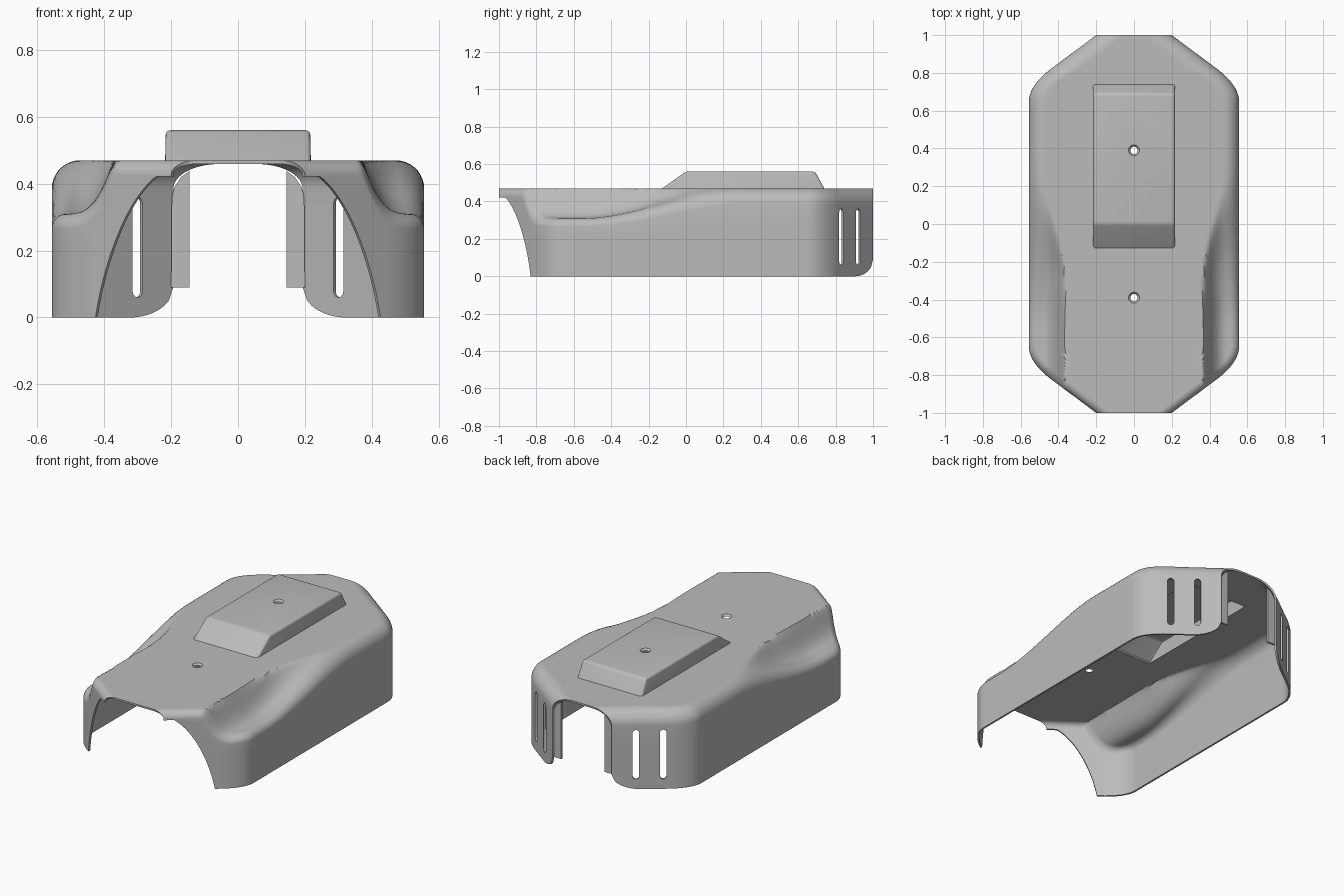
import bpy, bmesh
from math import sqrt, sin, cos, pi, atan2
from mathutils import Vector, Matrix

if "Cube" in bpy.data.objects:
    bpy.data.objects.remove(bpy.data.objects["Cube"], do_unlink=True)

grey = bpy.data.materials.new("plain grey")
grey.use_nodes = True
COLOR = (0.5, 0.5, 0.5, 1)
grey.diffuse_color = COLOR
grey.node_tree.nodes["Principled BSDF"].inputs["Base Color"].default_value = COLOR

TOP, HALF, END, THICK = 0.47, 0.557, 0.2, 0.011
SLOPE = 1.34  # width lost per unit of length at the angled corners


def make(name, bm):
    mesh = bpy.data.meshes.new(name)
    bm.to_mesh(mesh)
    bm.free()
    mesh.materials.append(grey)
    ob = bpy.data.objects.new(name, mesh)
    bpy.context.collection.objects.link(ob)
    return ob


def ease(a, b, v):
    t = min(max((v - a) / (b - a), 0), 1)
    return t * t * (3 - 2 * t)


def half_width(y):
    # straight side blended into the angled corner
    a, b, k = HALF, END + (1 - abs(y)) * SLOPE, 0.12
    h = max(k - abs(a - b), 0) / k
    return min(a, b) - h * h * k / 4


def roof(x, y):
    # flat top, with a side scoop that fades out toward the back
    depth = 0.16 * (1 - ease(-0.55, 0.3, y))
    u = (abs(x) - 0.365 - 0.12 * ease(-0.3, 0.35, y)) / 0.15
    u = min(max(u, 0), 1)
    v = u * u * 1.1 / (u + 0.1)
    return TOP - depth * (1 - (1 - v) ** 3)


def lower_edge(x, y):
    # front arch and rounded back corners
    if y < 0 and x < 0.425:
        u = max(x - 0.13, 0) / 0.295
        return 0.46 * (1 - u ** 2.4) ** 0.78
    if y > 0 and x < 0.33:
        u = min((0.33 - x) / 0.13, 1)
        return 0.09 * (1 - sqrt(1 - u * u))
    return 0


def section(y):
    # half of a cross-section from the bottom of the wall to the middle
    w = half_width(y)
    dw = (half_width(y + 0.002) - half_width(y - 0.002)) / 0.004 if abs(y) < 0.99 else SLOPE
    nx = 1 / sqrt(1 + dw * dw)
    r = 0.085 - 0.04 * (1 - ease(-0.6, 0.2, y))
    rim = roof(w, y) - r
    low = min(lower_edge(w, y), rim - 0.004)
    pts = [(w, low + (rim - low) * k / 5) for k in range(5)]
    for k in range(10):
        a = pi / 2 * k / 9
        x = w - r * (1 - cos(a)) / nx
        pts.append((x, roof(x, y) - r * (1 - sin(a))))
    x0 = pts[-1][0]
    for k in range(1, 33):
        x = x0 * (1 - (k / 32) ** 1.4)
        pts.append((x, roof(x, y)))
    return pts


def spread(a, b, n):
    return [a + (b - a) * k / n for k in range(n)]


def build_shell():
    bm = bmesh.new()
    ys = spread(-1, -0.65, 60) + spread(-0.65, 0.4, 50) + spread(0.4, 0.65, 8) + spread(0.65, 1, 36) + [1]
    rows = []
    for y in ys:
        half = section(y)
        full = half + [(-x, z) for x, z in reversed(half[:-1])]
        rows.append([bm.verts.new((x, y, z)) for x, z in full])
    for p, q in zip(rows, rows[1:]):
        for j in range(len(p) - 1):
            bm.faces.new((p[j], q[j], q[j + 1], p[j + 1]))
    return make("cover_shell", bm)


def build_pad():
    # raised hollow block with a sloped front and back
    bm = bmesh.new()
    base, top = [], []
    for x, y0, y1 in ((-1, -0.13, 0), (1, -0.13, 0), (1, 0.74, 0.69), (-1, 0.74, 0.69)):
        base.append(bm.verts.new((x * 0.218, y0, TOP - 0.002)))
        top.append(bm.verts.new((x * 0.216, y1, 0.56)))
    bm.faces.new(top)
    for i in range(4):
        j = (i + 1) % 4
        bm.faces.new((base[i], base[j], top[j], top[i]))
    edges = [e for e in bm.edges if not e.is_boundary]
    bmesh.ops.bevel(bm, geom=edges, offset=0.014, segments=4, profile=0.5, affect='EDGES')
    return make("raised_pad", bm)


def apply(ob, kind, **settings):
    mod = ob.modifiers.new(kind.lower(), kind)
    for key, value in settings.items():
        setattr(mod, key, value)
    bpy.context.view_layer.objects.active = ob
    bpy.ops.object.modifier_apply(modifier=mod.name)


def cut(ob, name, bm):
    cutter = make(name, bm)
    apply(ob, 'BOOLEAN', object=cutter, operation='DIFFERENCE', solver='EXACT')
    bpy.data.objects.remove(cutter, do_unlink=True)


def screw_hole(ob, y, z):
    bm = bmesh.new()
    bmesh.ops.create_cone(bm, cap_ends=True, segments=32, radius1=0.015, radius2=0.031,
                          depth=0.018, matrix=Matrix.Translation((0, y, z - 0.007)))
    cut(ob, "hole_cutter", bm)


def vent_slot(ob, side, y):
    # upright capsule pushed through an angled back wall
    n = 10
    outline = []
    for zc, start in ((0.342, 0), (0.078, pi)):
        for k in range(n + 1):
            a = start + pi * k / n
            outline.append((0.018 * cos(a), zc + 0.018 * sin(a)))
    turn = Matrix.Rotation(atan2(-1, SLOPE) * side, 4, 'Z')
    place = Matrix.Translation((side * half_width(y), y, 0)) @ turn
    bm = bmesh.new()
    face = bm.faces.new([bm.verts.new((x, -0.05, z)) for x, z in outline])
    ext = bmesh.ops.extrude_face_region(bm, geom=[face])
    moved = [v for v in ext["geom"] if isinstance(v, bmesh.types.BMVert)]
    bmesh.ops.translate(bm, verts=moved, vec=(0, 0.1, 0))
    bmesh.ops.recalc_face_normals(bm, faces=bm.faces)
    bm.transform(place)
    cut(ob, "slot_cutter", bm)


def build_flange(name, side):
    # thin strip beside the back opening, trimmed under the rounded roof edge
    bm = bmesh.new()
    profile = [(0.2, 0.09), (0.145, 0.09), (0.145, 0.438), (0.17, 0.42), (0.19, 0.39), (0.198, 0.36)]
    face = bm.faces.new([bm.verts.new((side * x, 0.982, z)) for x, z in profile])
    ext = bmesh.ops.extrude_face_region(bm, geom=[face])
    moved = [v for v in ext["geom"] if isinstance(v, bmesh.types.BMVert)]
    bmesh.ops.translate(bm, verts=moved, vec=(0, THICK, 0))
    bmesh.ops.recalc_face_normals(bm, faces=bm.faces)
    return make(name, bm)


shell = build_shell()
apply(shell, 'SOLIDIFY', thickness=THICK, offset=-1)
pad = build_pad()
apply(pad, 'SOLIDIFY', thickness=THICK, offset=-1)

# opening under the hollow pad
window = bmesh.new()
bmesh.ops.create_cube(window, size=1, matrix=Matrix.Translation((0, 0.305, TOP))
                      @ Matrix.Diagonal((0.41, 0.83, 0.06, 1)))
cut(shell, "window_cutter", window)

screw_hole(shell, -0.39, TOP)
screw_hole(pad, 0.39, 0.56)
for side in (-1, 1):
    for y in (0.83, 0.92):
        vent_slot(shell, side, y)
flanges = [build_flange("left_flange", 1), build_flange("right_flange", -1)]

for ob in [shell, pad]:
    bpy.ops.object.select_all(action='DESELECT')
    ob.select_set(True)
    bpy.context.view_layer.objects.active = ob
    bpy.ops.object.shade_smooth_by_angle(angle=0.6)
